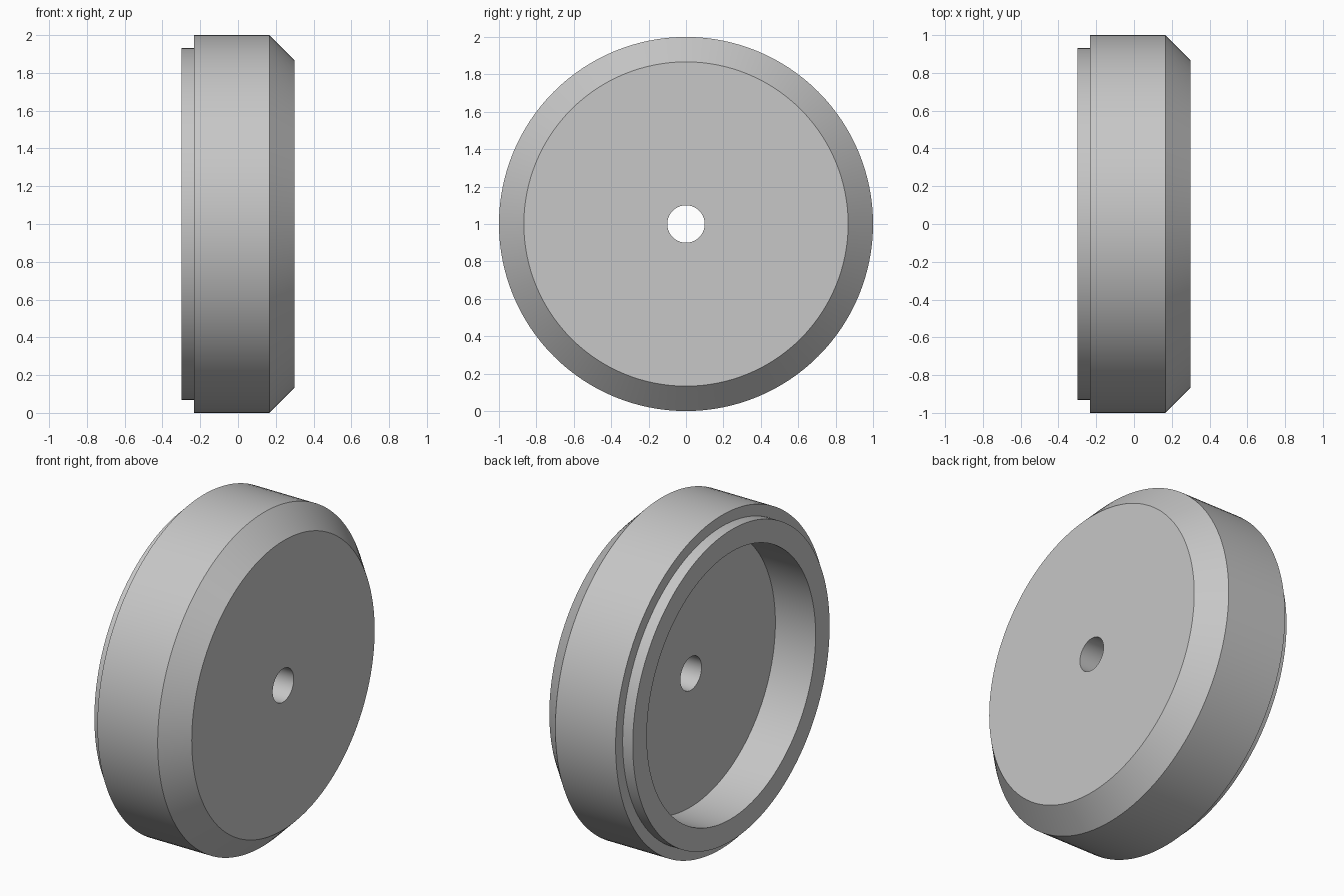
import bpy, bmesh, math
from mathutils import Matrix, Vector

SEGMENTS = 128

cube = bpy.data.objects.get("Cube")
if cube:
    bpy.data.objects.remove(cube, do_unlink=True)

grey = bpy.data.materials.new("plain grey")
grey.use_nodes = True
colour = (0.57, 0.57, 0.57, 1)
grey.diffuse_color = colour
grey.node_tree.nodes["Principled BSDF"].inputs["Base Color"].default_value = colour

# Cross-section of the cap as (x, radius), a closed loop
profile = [
    (0.3, 0.1),        # axle hole, closed face
    (0.3, 0.867),      # chamfer
    (0.167, 1.0),      # outer wall
    (-0.233, 1.0),     # shoulder
    (-0.233, 0.933),   # raised lip
    (-0.3, 0.933),
    (-0.3, 0.8),       # cavity wall
    (-0.033, 0.8),     # cavity floor
    (-0.033, 0.1),
]

# Sweep the cross-section around the x axis
bm = bmesh.new()
axis_point = Vector((0, 0, 1))
rings = []
for i in range(SEGMENTS):
    turn = Matrix.Rotation(2 * math.pi * i / SEGMENTS, 3, 'X')
    rings.append([bm.verts.new(axis_point + turn @ Vector((x, 0, r))) for x, r in profile])
n = len(profile)
for i in range(SEGMENTS):
    a, b = rings[i], rings[(i + 1) % SEGMENTS]
    for j in range(n):
        k = (j + 1) % n
        bm.faces.new((a[j], a[k], b[k], b[j]))
bmesh.ops.recalc_face_normals(bm, faces=bm.faces)

mesh = bpy.data.meshes.new("round_cap")
bm.to_mesh(mesh)
bm.free()
mesh.materials.append(grey)
cap = bpy.data.objects.new("round_cap", mesh)
bpy.context.collection.objects.link(cap)

# Smooth round walls, crisp rims
bpy.ops.object.select_all(action='DESELECT')
cap.select_set(True)
bpy.context.view_layer.objects.active = cap
bpy.ops.object.shade_smooth_by_angle(angle=math.radians(30))
